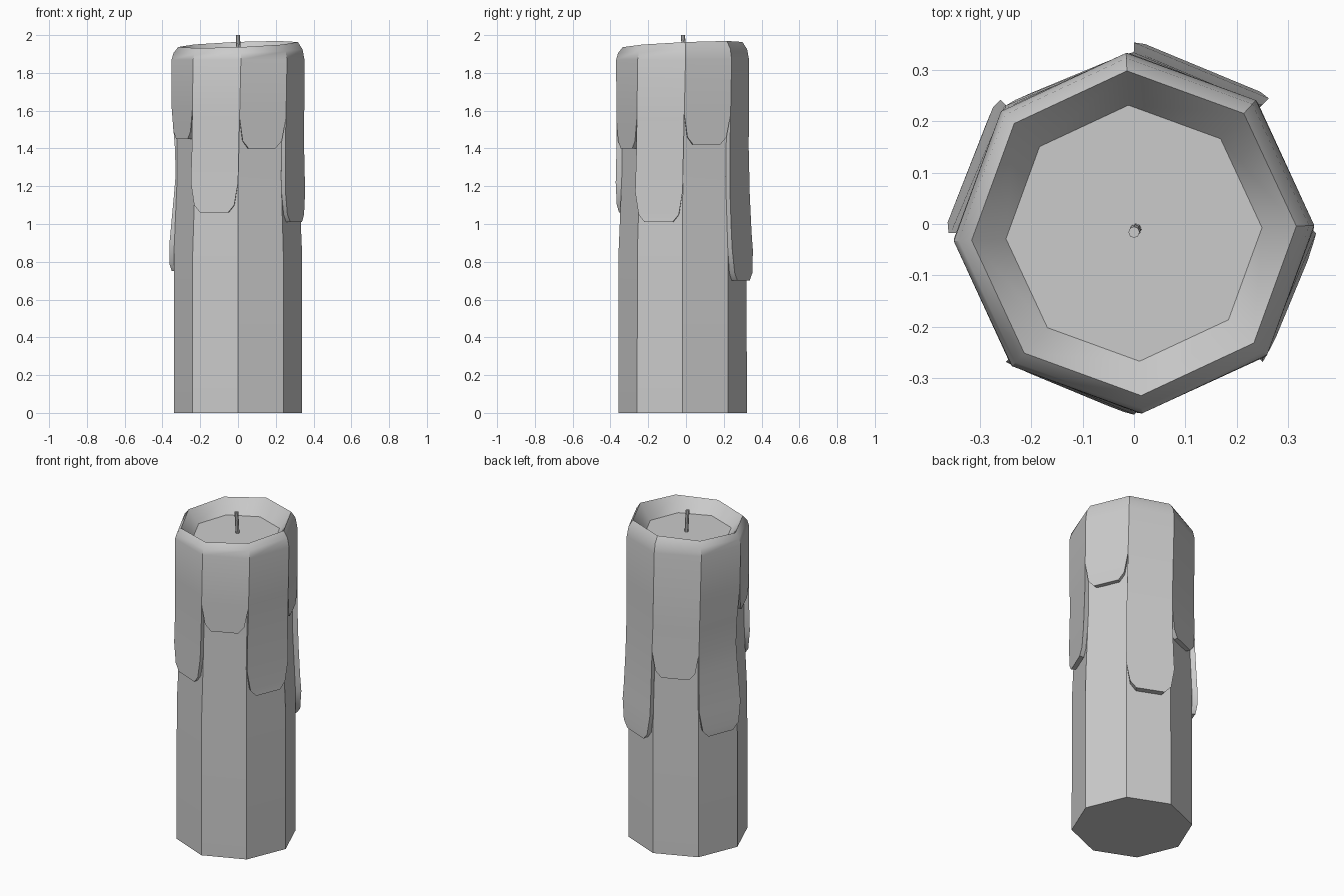
import bpy, bmesh, math
from mathutils import Vector

if "Cube" in bpy.data.objects:
    bpy.data.objects.remove(bpy.data.objects["Cube"])

CY = -0.018
N = 8
# tip height of the drip on each of the eight sides, counter-clockwise from +x
TIPS = [1.42, 0.70, 1.10, 0.75, 1.45, 1.06, 1.40, 1.01]
SHOULDER = 1.87


def lerp_table(z, table):
    if z <= table[0][0]:
        return table[0][1]
    for (z0, a), (z1, b) in zip(table, table[1:]):
        if z <= z1:
            return a + (b - a) * (z - z0) / (z1 - z0)
    return table[-1][1]


def corner(k, r, z, twist=0.0):
    a = math.radians(k * 360 / N + twist)
    return Vector((r * math.cos(a), CY + r * math.sin(a), z))


def twist_at(z):
    return lerp_table(z, [(1.2, 0.0), (1.87, 2.5)])


def body_r(z):
    return lerp_table(z, [(0.0, 0.34), (0.85, 0.339), (1.25, 0.322), (1.62, 0.322)])


def drip_r(k, z):
    if k == 4 and z < 1.45:      # thin waist on the left edge
        return lerp_table(z, [(0.80, 0.372), (1.25, 0.330), (1.45, 0.335)])
    return lerp_table(z, [(0.78, 0.378), (1.05, 0.358), (1.4, 0.350), (1.87, 0.352)])


def side_point(k, u, z, radius):
    t = twist_at(z)
    a = corner(k, radius(k % N, z), z, t)
    b = corner(k + 1, radius((k + 1) % N, z), z, t)
    return a.lerp(b, u)


def loft(bm, rings):
    for lo, hi in zip(rings, rings[1:]):
        for k in range(N):
            j = (k + 1) % N
            bm.faces.new((lo[k], lo[j], hi[j], hi[k]))


def finish(bm, name, angle):
    bmesh.ops.remove_doubles(bm, verts=bm.verts, dist=0.0005)
    me = bpy.data.meshes.new(name)
    bm.to_mesh(me)
    bm.free()
    ob = bpy.data.objects.new(name, me)
    bpy.context.collection.objects.link(ob)
    bpy.ops.object.select_all(action='DESELECT')
    ob.select_set(True)
    bpy.context.view_layer.objects.active = ob
    bpy.ops.object.shade_smooth_by_angle(angle=math.radians(angle))
    return ob


# candle body: octagonal column, slightly narrower under the drips
bm = bmesh.new()
rings = [[bm.verts.new(corner(k, body_r(z), z, twist_at(z))) for k in range(N)]
         for z in (0.0, 0.85, 1.25, 1.62)]
loft(bm, rings)
bm.faces.new(rings[0][::-1])
finish(bm, "candle_body", 25)

# melted wax: one drip per side plus the rounded rim and pool
bm = bmesh.new()
for k, tip in enumerate(TIPS):
    near = [TIPS[k - 1] + 0.16, TIPS[(k + 1) % N] + 0.16]
    straight = {SHOULDER, 1.4, 1.15, 0.95, tip + 0.16, *near}
    rows = [(z, 0.0) for z in sorted(straight, reverse=True) if z >= tip + 0.159]
    rows += [(tip + 0.04, 0.08), (tip, 0.21)]
    outer = [[bm.verts.new(side_point(k, u, z, drip_r)) for u in (i, 1 - i)]
             for z, i in rows]
    inner = [[bm.verts.new(side_point(k, u, z, lambda _, h: body_r(h) - 0.003))
              for u in (i, 1 - i)] for z, i in rows]
    for n in range(len(rows) - 1):
        (a, b), (c, d) = outer[n], outer[n + 1]
        bm.faces.new((a, c, d, b))
        # edge walls only where the neighbouring drip has ended
        if rows[n][0] <= near[0] + 0.001 or rows[n][0] <= tip + 0.161:
            bm.faces.new((a, inner[n][0], inner[n + 1][0], c))
        if rows[n][0] <= near[1] + 0.001 or rows[n][0] <= tip + 0.161:
            bm.faces.new((b, d, inner[n + 1][1], inner[n][1]))
    bm.faces.new((outer[-1][0], inner[-1][0], inner[-1][1], outer[-1][1]))

# rim: (radius, height, amount of tilt)
rings = []
for r, z, tilt in ((0.352, SHOULDER, 0), (0.342, 1.915, 0.7), (0.317, 1.95, 1), (0.25, 1.868, 0.3)):
    ring = []
    for k in range(N):
        p = corner(k, r, z, 2.5)
        p.z += tilt * (0.04 * p.x + 0.045 * (p.y - CY))
        ring.append(bm.verts.new(p))
    rings.append(ring)
loft(bm, rings)
bm.faces.new(rings[-1])
finish(bm, "melted_wax", 38)

# wick: short, slightly bent cord
bm = bmesh.new()
rings = []
for x, y, z, r in ((0.004, -0.010, 1.85, 0.011), (0.002, -0.012, 1.93, 0.011), (0.0, -0.016, 2.0, 0.011)):
    rings.append([bm.verts.new(corner(k, r, z) + Vector((x, y - CY, 0))) for k in range(N)])
loft(bm, rings)
bm.faces.new(rings[-1])
finish(bm, "wick", 30)
